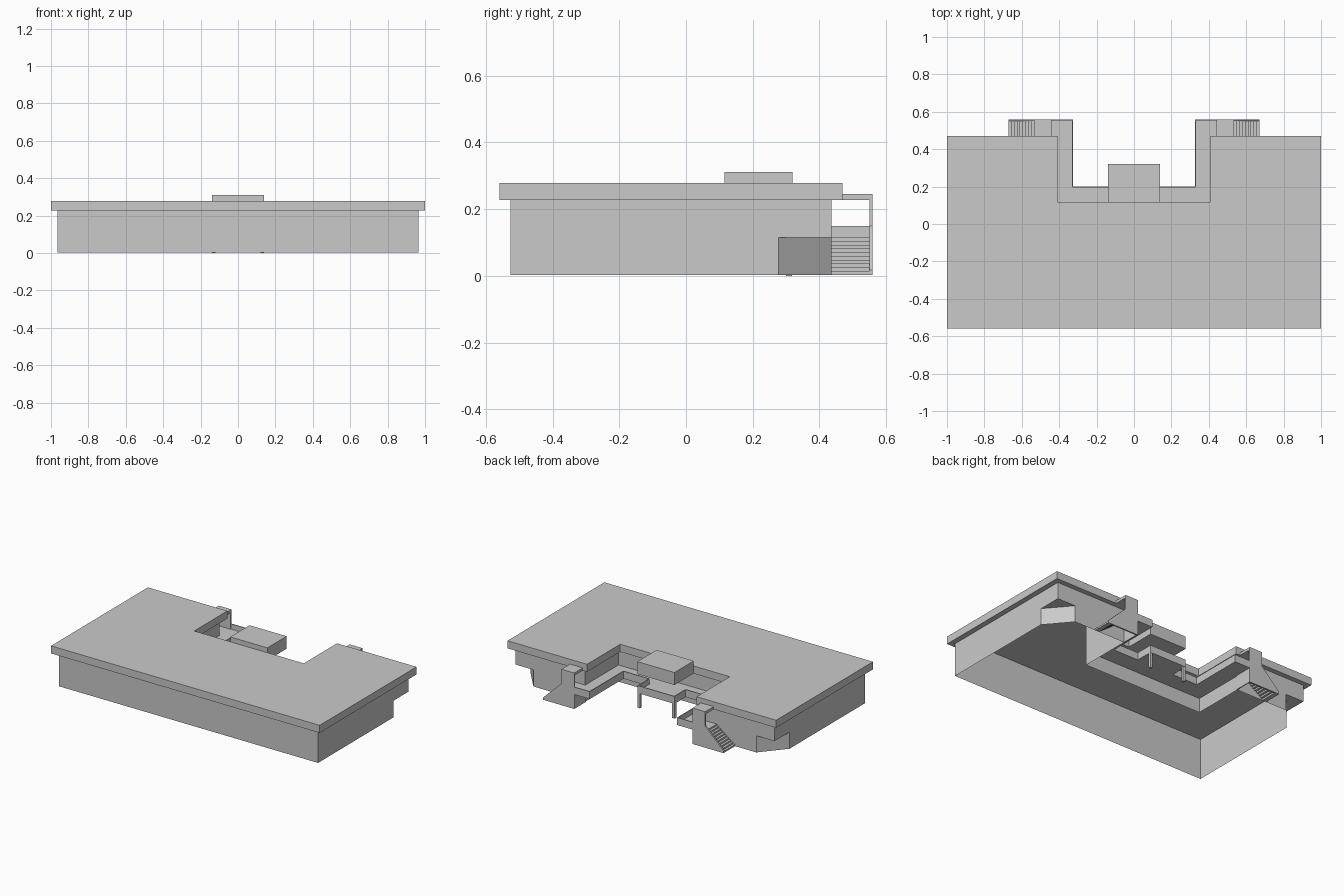
import bpy
import bmesh

cube = bpy.data.objects.get("Cube")
if cube:
    bpy.data.objects.remove(cube, do_unlink=True)

grey = bpy.data.materials.new("concrete_grey")
grey.use_nodes = True
colour = (0.59, 0.59, 0.59, 1)
grey.diffuse_color = colour
grey.node_tree.nodes["Principled BSDF"].inputs["Base Color"].default_value = colour

GROUND, MID, EAVE, ROOF = 0.003, 0.115, 0.227, 0.278
RAIL = 0.15      # parapet top
THIN = 0.006     # parapet thickness


def finish(name, bm):
    mesh = bpy.data.meshes.new(name)
    bm.to_mesh(mesh)
    bm.free()
    mesh.materials.append(grey)
    obj = bpy.data.objects.new(name, mesh)
    bpy.context.collection.objects.link(obj)
    return obj


def prism(name, outline, depth):
    """Extrude a closed list of 3D points along the depth vector."""
    bm = bmesh.new()
    face = bm.faces.new([bm.verts.new(p) for p in outline])
    new = bmesh.ops.extrude_face_region(bm, geom=[face])["geom"]
    verts = [g for g in new if isinstance(g, bmesh.types.BMVert)]
    bmesh.ops.translate(bm, vec=depth, verts=verts)
    bmesh.ops.recalc_face_normals(bm, faces=bm.faces[:])
    return finish(name, bm)


def box(name, xs, ys, zs):
    (x0, x1), (y0, y1), (z0, z1) = sorted(xs), ys, zs
    base = [(x0, y0, z0), (x1, y0, z0), (x1, y1, z0), (x0, y1, z0)]
    return prism(name, base, (0, 0, z1 - z0))


def loft(name, loops, cap=False):
    """Join closed loops (plan, height) into a thin shell; cap the last one."""
    bm = bmesh.new()
    rings = [[bm.verts.new((x, y, z)) for x, y in plan] for plan, z in loops]
    for low, high in zip(rings, rings[1:]):
        for i in range(len(low)):
            j = (i + 1) % len(low)
            bm.faces.new((low[i], low[j], high[j], high[i]))
    if cap:
        bm.faces.new(rings[-1])
    return finish(name, bm)


def mirrored(half):
    """Complete a right-hand half plan across x = 0."""
    return half + [(-x, y) for x, y in reversed(half)]


# Plans: roof edge, full wall corners above, cut corners below
notch = [(0.445, 0.437), (0.445, 0.082)]
cut = [(0.965, 0.278), (0.83, 0.437)]
corner = (0.965, 0.437)
roof_plan = mirrored([(1, -0.56), (1, 0.47), (0.408, 0.47), (0.408, 0.117)])
wall_plan = mirrored([(0.965, -0.527), corner] + notch)
lower_plan = mirrored([(0.965, -0.527)] + cut + notch)

# Hollow roof: soffit rim, fascia and top; walls rise inside it
loft("roof", [(wall_plan, EAVE), (roof_plan, EAVE), (roof_plan, ROOF)], cap=True)
loft("upper_walls", [(wall_plan, MID), (wall_plan, EAVE), (wall_plan, ROOF - 0.001)])
loft("lower_walls", [(lower_plan, GROUND), (lower_plan, MID)])
box("entrance_canopy", (-0.138, 0.138), (0.115, 0.32), (EAVE, 0.311))

# Raised walkway and entrance platform
FLOOR = (0.1, MID)
PARAPET = (0.1, RAIL)
box("rear_walkway", (-0.33, 0.33), (0.082, 0.2), FLOOR)
box("entrance_platform", (-0.138, 0.138), (0.2, 0.32), FLOOR)
box("platform_parapet", (-0.138, 0.138), (0.32 - THIN, 0.32), PARAPET)

for s, side in ((1, "left"), (-1, "right")):
    def part(name, x0, x1, ys, zs):
        return box(side + "_" + name, (s * x0, s * x1), ys, zs)

    # Overhang underside at the cut corner
    soffit = [(s * x, y, MID) for x, y in cut + [corner]]
    prism(side + "_soffit", soffit, (0, 0, 0.004))

    # Side walkway, landing and parapets
    part("walkway", 0.325, 0.445, (0.082, 0.56), FLOOR)
    part("landing", 0.44, 0.535, (0.437, 0.555), FLOOR)
    part("walkway_parapet", 0.325, 0.325 + THIN, (0.2, 0.56), PARAPET)
    part("end_parapet", 0.325, 0.44, (0.56 - THIN, 0.56), PARAPET)
    part("rear_parapet", 0.138, 0.33, (0.2 - THIN, 0.2), PARAPET)
    part("platform_side_parapet", 0.138 - THIN, 0.138, (0.2, 0.32), PARAPET)
    part("column", 0.12, 0.138, (0.3, 0.318), (0, 0.1))

    # Stair shelter: support wall, canopy and stepped outer wall
    part("landing_support", 0.44, 0.44 + THIN, (0.437, 0.555), (GROUND, 0.1))
    part("stair_canopy", 0.44, 0.535, (0.437, 0.56), (EAVE, 0.245))
    profile = [(0.44, GROUND), (0.672, GROUND), (0.672, 0.018),
               (0.535, RAIL), (0.535, 0.245), (0.44, 0.245)]
    prism(side + "_stair_wall", [(s * x, 0.55, z) for x, z in profile], (0, 0.01, 0))

    # Stair flight, descending outward
    steps = 9
    rise, run = (MID - GROUND) / (steps + 1), 0.137 / steps
    for i in range(steps):
        top = MID - rise * (i + 1)
        x = 0.535 + run * i
        part("step", x, x + run, (0.437, 0.552), (max(GROUND, top - 2 * rise), top))
